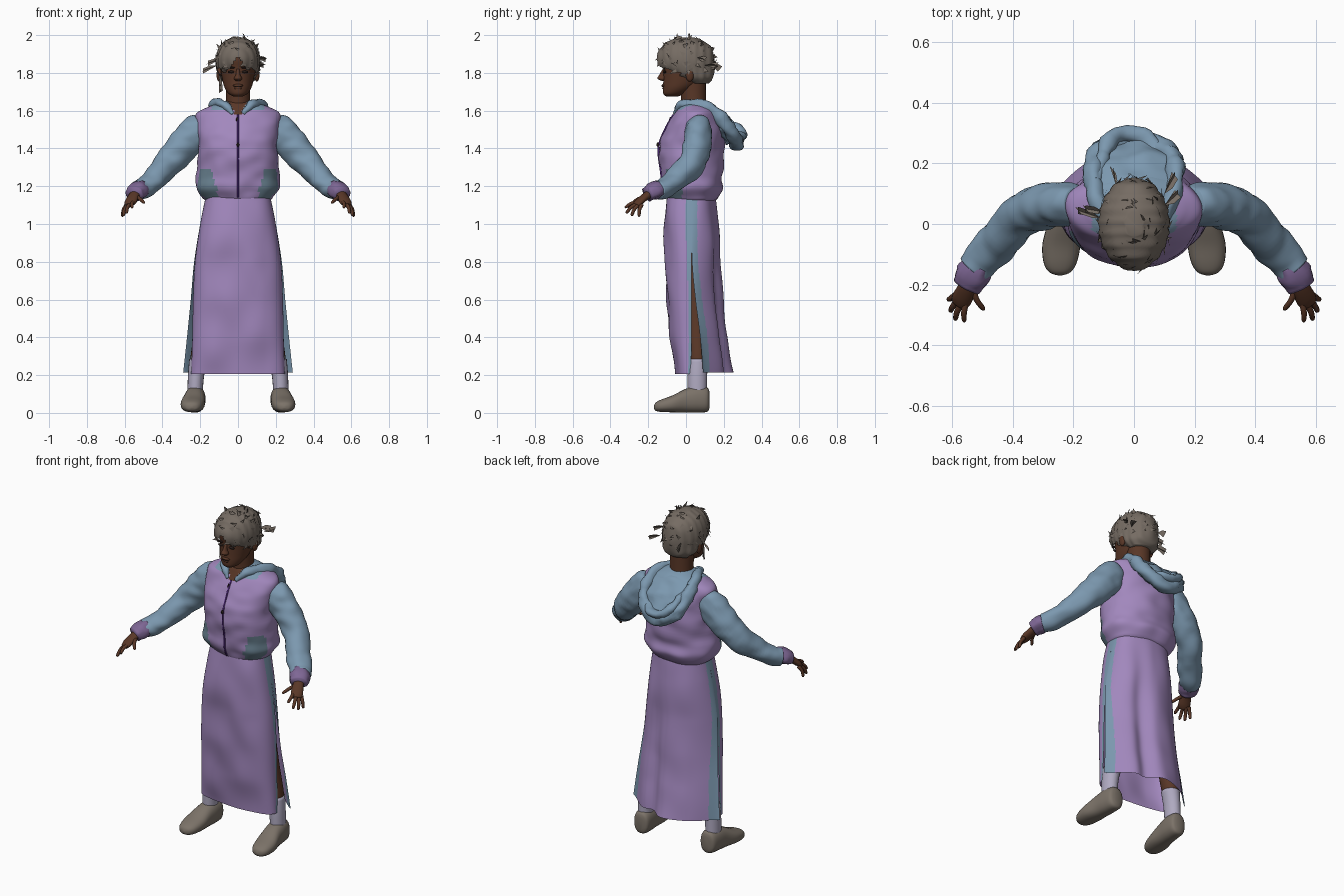
import bpy, bmesh, math, random
from mathutils import Vector, noise

random.seed(4)
cube = bpy.data.objects.get("Cube")
if cube:
    bpy.data.objects.remove(cube)


def material(name, r, g, b):
    m = bpy.data.materials.new(name)
    m.use_nodes = True
    m.diffuse_color = (r, g, b, 1)
    node = m.node_tree.nodes["Principled BSDF"]
    node.inputs["Base Color"].default_value = (r, g, b, 1)
    node.inputs["Roughness"].default_value = 0.8
    return m


LILAC = material("lilac cloth", 0.36, 0.245, 0.51)
BLUE = material("blue cloth", 0.20, 0.315, 0.43)
TEAL = material("pocket teal", 0.14, 0.22, 0.28)
CUFF = material("cuff purple", 0.21, 0.135, 0.30)
SKIN = material("brown skin", 0.10, 0.038, 0.02)
HAIR = material("ash hair", 0.18, 0.15, 0.125)
SHOE = material("taupe shoe", 0.20, 0.17, 0.14)
SOCK = material("pale sock", 0.43, 0.40, 0.53)
ZIP = material("zip violet", 0.11, 0.03, 0.28)
DARK = material("dark brown", 0.02, 0.012, 0.01)


def spline(keys, t):
    """Catmull-Rom through tuples, t from 0 to 1."""
    n = len(keys) - 1
    i = min(int(t * n), n - 1)
    f = t * n - i
    p = [keys[max(0, min(n, i + k))] for k in (-1, 0, 1, 2)]
    return [b + 0.5 * f * (c - a + f * (2 * a - 5 * b + 4 * c - d + f * (3 * (b - c) + d - a)))
            for a, b, c, d in zip(*p)]


def finish(name, bm, mats, rule=None):
    bmesh.ops.recalc_face_normals(bm, faces=bm.faces)
    for f in bm.faces:
        f.smooth = True
        if rule:
            f.material_index = rule(f.calc_center_median())
    mesh = bpy.data.meshes.new(name)
    bm.to_mesh(mesh)
    bm.free()
    for m in mats:
        mesh.materials.append(m)
    ob = bpy.data.objects.new(name, mesh)
    bpy.context.collection.objects.link(ob)


def loft(name, keys, mats, axes=None, rows=16, sides=20, power=1.0, rule=None,
         ripple=None, drop=None, side=1):
    """Skin ellipses (x, y, z, ru, rv) along a path; axes fixes the ring plane."""
    bm = bmesh.new()
    rings = []
    for r in range(rows + 1):
        t = r / rows
        k = spline(keys, t)
        c = Vector(k[:3])
        if axes:
            u, v = axes
        else:
            d = Vector(spline(keys, min(1, t + .02))[:3]) - Vector(spline(keys, max(0, t - .02))[:3])
            u = d.cross(Vector((0, 0, 1))).normalized()
            v = u.cross(d).normalized()
        ring = []
        for s in range(sides):
            a = math.tau * s / sides
            ca, sa = math.cos(a), math.sin(a)
            off = (u * math.copysign(abs(ca) ** power, ca) * max(k[3], .001)
                   + v * math.copysign(abs(sa) ** power, sa) * max(k[4], .001))
            p = c + off
            if ripple:
                p += off.normalized() * ripple(p)
            ring.append(bm.verts.new((p.x * side, p.y, p.z)))
        rings.append(ring)
    for a, b in zip(rings, rings[1:]):
        for s in range(sides):
            n = (s + 1) % sides
            bm.faces.new((a[s], a[n], b[n], b[s]))
    bm.faces.new(rings[0])
    bm.faces.new(rings[-1])
    if drop:
        bmesh.ops.delete(bm, geom=[f for f in bm.faces if drop(f.calc_center_median())], context='FACES')
    finish(name, bm, mats, rule)


def blob(name, loc, size, mat):
    bm = bmesh.new()
    bmesh.ops.create_uvsphere(bm, u_segments=16, v_segments=10, radius=1)
    for v in bm.verts:
        v.co = Vector([a * b + c for a, b, c in zip(v.co, size, loc)])
    finish(name, bm, [mat])


X, Y, Z = Vector((1, 0, 0)), Vector((0, 1, 0)), Vector((0, 0, 1))


def folds(amount, scale):
    return lambda p: amount * noise.noise(Vector((p.x, p.y, p.z * 1.6)) * scale)


# Hooded top: neckline, collar and pockets coloured by region
def torso_rule(p):
    x, h = abs(p.x), p.z - 1.13
    if p.y < 0 and p.z > 1.56 and x < (p.z - 1.56) * 0.6:
        return 2
    if p.z > 1.605 and x < .14:
        return 3
    if p.y < -.02 and h < 0.16 and 0.1 + h * 0.25 < x < 0.24 - h * 0.25:
        return 1
    return 0


torso = [(0, .035, 1.12, .165, .12), (0, .035, 1.14, .19, .14), (0, .035, 1.19, .222, .16),
         (0, .03, 1.26, .219, .159), (0, .03, 1.40, .209, .174), (0, .04, 1.50, .218, .15),
         (0, .05, 1.58, .222, .115), (0, .055, 1.615, .17, .10), (0, .055, 1.64, .10, .08),
         (0, .05, 1.655, .06, .05)]
loft("hooded_top", torso, [LILAC, TEAL, SKIN, BLUE], (X, Y), 72, 80, 0.92, torso_rule, folds(.012, 9))

# Zip and pull follow the chest
loft("zip", [(0, k[1] - k[4] - .002, k[2], .005, .005) for k in torso[1:7]], [ZIP], (X, Y), 30, 8)
blob("zip_pull", (0, -.149, 1.42), (.007, .007, .012), DARK)
blob("zip_top", (-.004, -.083, 1.55), (.006, .006, .016), DARK)

# Hood lying on the back: rolled rim, bag and folds
half = [(.025, -.058, 1.585, .012, .012), (.075, -.02, 1.632, .022, .022), (.118, .07, 1.63, .028, .03),
        (.138, .17, 1.57, .03, .034), (.105, .245, 1.48, .036, .038)]
rim = half + [(0, .268, 1.425, .038, .038)] + [(-k[0],) + k[1:] for k in reversed(half)]
loft("hood_rim", rim, [BLUE], None, 60, 16, ripple=folds(.014, 18))
loft("hood_bag", [(0, .06, 1.635, .09, .02), (0, .13, 1.595, .13, .035), (0, .2, 1.515, .135, .05),
                  (0, .25, 1.44, .09, .038)], [BLUE], None, 24, 32, ripple=folds(.02, 14))
loft("hood_peak", [(-.13, .14, 1.6, .02, .02), (-.1, .23, 1.54, .025, .02), (-.055, .295, 1.485, .028, .022),
                   (.04, .285, 1.47, .028, .02), (.1, .2, 1.53, .012, .012)], [BLUE], None, 24, 12,
     ripple=folds(.012, 20))

# Skirt: two open panels meeting at the sides, slit below the thigh
# height, half width, outer y, edge y, side strip width
front = [(1.15, .17, -.10, .03, .03), (1.0, .20, -.115, .03, .03), (.8, .228, -.108, .03, .025),
         (.6, .238, -.102, .03, .015), (.4, .242, -.085, .03, .015), (.205, .248, -.055, .025, .015)]
back = [(1.15, .17, .15, .03, .03), (1.0, .20, .172, .03, .03), (.8, .232, .185, .032, .035),
        (.6, .25, .2, .05, .045), (.4, .27, .222, .075, .055), (.215, .29, .25, .09, .06)]


def panel(name, keys, trough, taper):
    """Trough sinks a fold left of the middle; taper sharpens the hem outline."""
    bm = bmesh.new()
    rows, cols = 48, 96
    grid, strips = [], []
    for r in range(rows + 1):
        g = r / rows
        z, a, out, edge, strip = spline(keys, g)
        strips.append(strip)
        line = []
        for c in range(cols + 1):
            t = math.pi * c / cols
            x = a * math.copysign(abs(math.cos(t)) ** .85, math.cos(t))
            depth = abs(math.sin(t)) ** (.75 + taper * g)
            dent = 1 - trough * min(1, g * 1.5) * math.exp(-((x - .085) / .05) ** 2)
            y = edge + (out - edge) * depth * dent
            y += .014 * depth * noise.noise(Vector((x * 7, out * 9, z * 5)))
            line.append(bm.verts.new((x, y, z)))
        grid.append(line)
    for r in range(rows):
        for c in range(cols):
            f = bm.faces.new((grid[r][c], grid[r][c + 1], grid[r + 1][c + 1], grid[r + 1][c]))
            mid = f.calc_center_median()
            reach = min((mid - grid[r][e].co).xy.length for e in (0, cols))
            f.material_index = int(reach < strips[r])
    finish(name, bm, [LILAC, BLUE])


panel("skirt_front", front, 0, 0)
panel("skirt_back", back, .3, 2)

# Limbs, mirrored
for s, tag in ((1, "left"), (-1, "right")):
    loft(tag + "_sleeve", [(.185, .06, 1.52, .06, .075), (.23, .065, 1.482, .073, .09),
                           (.29, .06, 1.412, .073, .086), (.37, .03, 1.32, .07, .076),
                           (.45, -.06, 1.232, .066, .06), (.50, -.115, 1.192, .064, .054),
                           (.53, -.15, 1.182, .056, .048)],
         [BLUE], None, 44, 28, ripple=folds(.01, 14), side=s)
    loft(tag + "_cuff", [(.515, -.135, 1.185, .05, .046), (.53, -.165, 1.178, .056, .048),
                         (.55, -.205, 1.16, .05, .042)], [CUFF], None, 8, 20, ripple=folds(.01, 25), side=s)
    loft(tag + "_palm", [(.54, -.18, 1.165, .028, .023), (.553, -.215, 1.145, .031, .02),
                         (.57, -.25, 1.115, .034, .018), (.58, -.265, 1.1, .027, .013)], [SKIN], None, 10, 14, side=s)
    fingers = [("index", (.553, -.25, 1.118), (.562, -.324, 1.088)),
               ("middle", (.57, -.257, 1.108), (.592, -.318, 1.058)),
               ("ring", (.583, -.25, 1.102), (.608, -.29, 1.044)),
               ("little", (.59, -.235, 1.102), (.614, -.25, 1.04)),
               ("thumb", (.535, -.21, 1.145), (.496, -.285, 1.112))]
    for finger, a, b in fingers:
        a, b = Vector(a), Vector(b)
        mid = (a + b) / 2 + Vector((.004, -.004, .005))
        loft(tag + "_" + finger + "_finger", [(*a, .011, .011), (*mid, .0095, .0095), (*(a * .1 + b * .9), .008, .008),
                                              (*b, .003, .003)], [SKIN], None, 9, 10, side=s)
    loft(tag + "_leg", [(.09, .04, 1.0, .08, .085), (.12, .04, .75, .075, .075), (.17, .055, .5, .052, .054),
                        (.205, .064, .3, .046, .05), (.212, .063, .25, .036, .042)], [SKIN], (X, Y), 20, 20, side=s)
    loft(tag + "_sock", [(.208, .064, .285, .05, .054), (.222, .06, .2, .043, .052), (.228, .06, .09, .04, .05)],
         [SOCK], (X, Y), 8, 20, side=s)
    loft(tag + "_shoe", [(.222, .125, .07, .02, .04), (.223, .112, .07, .046, .064), (.226, .06, .072, .054, .07),
                         (.231, 0, .065, .056, .063), (.24, -.07, .048, .063, .045),
                         (.244, -.13, .038, .054, .033), (.245, -.16, .033, .034, .022),
                         (.245, -.17, .03, .006, .006)], [SHOE], (X, Z), 32, 24, .85, side=s)
    # Ears and eyes
    blob(tag + "_ear", (s * .1, .02, 1.79), (.014, .022, .036), SKIN)
    blob(tag + "_eye", (s * .036, -.113, 1.805), (.018, .008, .007), DARK)
    blob(tag + "_brow", (s * .038, -.116, 1.828), (.024, .008, .005), DARK)

# Head and neck
loft("neck", [(0, .04, 1.57, .07, .07), (0, .04, 1.65, .064, .066), (0, .035, 1.76, .066, .07)],
     [SKIN], (X, Y), 10, 24)
loft("head", [(0, -.075, 1.675, .025, .03), (0, -.062, 1.69, .05, .058), (0, -.038, 1.72, .07, .084),
              (0, -.014, 1.76, .082, .106), (0, 0, 1.82, .092, .12), (0, 0, 1.88, .1, .13),
              (0, .005, 1.94, .085, .11), (0, .005, 1.97, .04, .05)], [SKIN], (X, Y), 32, 36)
loft("nose", [(0, -.112, 1.82, .009, .012), (0, -.122, 1.79, .012, .02), (0, -.127, 1.77, .022, .025),
              (0, -.118, 1.757, .012, .01)], [SKIN], (X, Y), 12, 14)
blob("upper_lip", (0, -.117, 1.733), (.027, .013, .008), SKIN)
blob("lower_lip", (0, -.113, 1.719), (.023, .013, .008), SKIN)
blob("mouth_line", (0, -.126, 1.726), (.02, .004, .002), DARK)


# Braided hair cap with an open face and jagged hairline
def face_gap(p):
    edge = 1.812 + .012 * math.sin(p.x * 110)
    if p.y < -.03 and p.z < edge and abs(p.x) < .12:
        return True
    return p.y < -.06 and abs(p.x) < .045 - (p.z - 1.82) * .6 and p.z < 1.88


cap = [(0, .07, 1.745, .07, .05), (0, .045, 1.775, .1, .1), (0, .01, 1.82, .113, .144), (0, 0, 1.87, .117, .153),
       (0, 0, 1.92, .106, .141), (0, 0, 1.96, .08, .108), (0, 0, 1.988, .03, .04)]
loft("braided_hair", cap, [HAIR], (X, Y), 48, 64, drop=face_gap,
     ripple=lambda p: .003 * math.sin(p.y * 160 + 12 * p.x * p.x))

# Loose tufts: thin random shards over the cap
bm = bmesh.new()
for i in range(95):
    a = random.uniform(0, math.tau)
    h = random.uniform(.3, 1)
    k = spline(cap, h)
    out = Vector((math.cos(a), math.sin(a), h - .4)).normalized()
    p = Vector((math.cos(a) * k[3], k[1] + math.sin(a) * k[4], k[2]))
    if face_gap(p):
        continue
    lie = out.cross(Vector([random.uniform(-1, 1) for _ in range(3)])).normalized()
    wide = out.cross(lie) * random.uniform(.006, .014)
    tip = p + lie * random.uniform(.02, .04) + out * random.uniform(0, .018)
    bm.faces.new([bm.verts.new(q) for q in (p - wide, p + wide, tip)])
locks = [((-.11, .02, 1.84), (-.185, .045, 1.81)), ((-.1, .04, 1.87), (-.16, .05, 1.85)),
         ((-.1, -.03, 1.8), (-.09, -.04, 1.70)), ((.1, .1, 1.84), (.135, .16, 1.84)),
         ((.1, .06, 1.88), (.145, .1, 1.87)), ((-.06, .13, 1.85), (-.07, .18, 1.82))]
for a, b in locks:
    a, b = Vector(a), Vector(b)
    for w in (Vector((0, .012, .014)), Vector((.01, -.012, .006))):
        bm.faces.new([bm.verts.new(q) for q in (a, (a + b) / 2 + w, b + w, b - w)])
finish("hair_tufts", bm, [HAIR])
